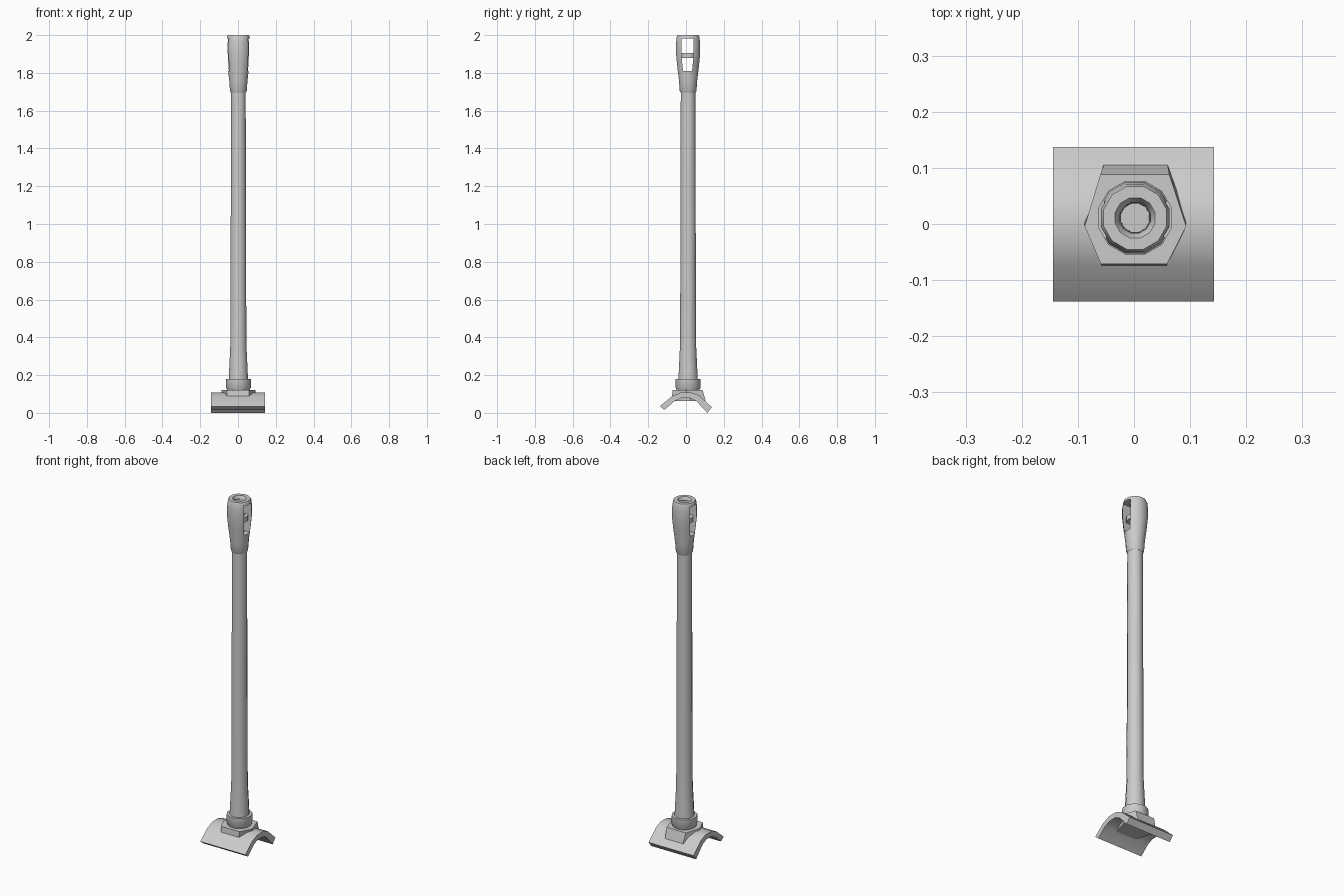
import bpy, bmesh, math
from mathutils import Vector

if "Cube" in bpy.data.objects:
    bpy.data.objects.remove(bpy.data.objects["Cube"])

CX, CY = 0.002, 0.011   # barrel axis
SIDES = 12


def make(name, verts, faces, smooth=True, angle=35):
    me = bpy.data.meshes.new(name)
    me.from_pydata(verts, [], faces)
    bm = bmesh.new()
    bm.from_mesh(me)
    bmesh.ops.recalc_face_normals(bm, faces=bm.faces)
    bm.to_mesh(me)
    bm.free()
    ob = bpy.data.objects.new(name, me)
    bpy.context.collection.objects.link(ob)
    if smooth:
        smooth_shade(ob, angle)
    return ob


def smooth_shade(ob, angle=35):
    bpy.ops.object.select_all(action='DESELECT')
    ob.select_set(True)
    bpy.context.view_layer.objects.active = ob
    bpy.ops.object.shade_smooth_by_angle(angle=math.radians(angle))


def loft(name, rings, closed=False, **kw):
    """Skin equal-length rings; cap the ends, or join last ring to first."""
    n, m = len(rings[0]), len(rings)
    verts = [v for r in rings for v in r]
    faces = []
    for i in range(m if closed else m - 1):
        a, b = i * n, (i + 1) % m * n
        for k in range(n):
            j = (k + 1) % n
            faces.append((a + k, a + j, b + j, b + k))
    if not closed:
        faces += [tuple(range(n)), tuple(range((m - 1) * n, m * n))]
    return make(name, verts, faces, **kw)


def circle(r, z):
    return [(CX + r * math.cos(2 * math.pi * (k + .5) / SIDES),
             CY + r * math.sin(2 * math.pi * (k + .5) / SIDES), z) for k in range(SIDES)]


def lathe(name, profile, closed=False, **kw):
    return loft(name, [circle(r, z) for r, z in profile], closed, **kw)


# Curved mounting saddle, extruded along x
section = [(-0.138, 0.035), (-0.075, 0.088), (-0.03, 0.107), (0.025, 0.109), (0.07, 0.091),
           (0.137, 0.030), (0.113, 0.0), (0.055, 0.062), (0.02, 0.079), (-0.025, 0.078),
           (-0.06, 0.063), (-0.114, 0.016)]
loft("saddle", [[(x, y, z) for y, z in section] for x in (-0.144, 0.143)])

# Tapered hexagonal base, dipping through the saddle
hex_low = [(-0.088, 0.03), (-0.057, -0.077), (0.058, -0.077), (0.091, 0.03), (0.06, 0.105), (-0.054, 0.105)]
hex_top = [(-0.088, -0.004), (-0.059, -0.071), (0.059, -0.071), (0.093, -0.004), (0.063, 0.088), (-0.06, 0.088)]
loft("hex_base", [[(x, y, 0.062) for x, y in hex_low],
                  [(x, y, 0.12) for x, y in hex_top]], smooth=False)

# Collar and barrel
lathe("collar", [(0.061, 0.10), (0.063, 0.125), (0.068, 0.132), (0.068, 0.18)])
lathe("barrel", [(0.053, 0.17), (0.050, 0.24), (0.044, 0.36), (0.043, 0.6), (0.040, 1.71)])

# Muzzle brake: bulged body with a dished, blind bore
muzzle = lathe("muzzle_brake", [
    (0.041, 1.695), (0.046, 1.705), (0.050, 1.76), (0.060, 1.84), (0.066, 1.90), (0.066, 1.96),
    (0.062, 1.99), (0.058, 2.0), (0.037, 2.0), (0.028, 1.985), (0.026, 1.80)])

# Side windows cut through along x
window = [(-0.024, 1.81), (0.024, 1.81), (0.033, 1.90), (0.032, 1.982), (-0.032, 1.982), (-0.033, 1.90)]
cutter = loft("window_cutter", [[(x, CY - 0.003 + y, z) for y, z in window] for x in (-0.12, 0.12)],
              smooth=False)
cutter.hide_render = True
mod = muzzle.modifiers.new("windows", 'BOOLEAN')
mod.operation, mod.object, mod.solver = 'DIFFERENCE', cutter, 'EXACT'
bpy.context.view_layer.objects.active = muzzle
bpy.ops.object.modifier_apply(modifier=mod.name)
bpy.data.objects.remove(cutter)
smooth_shade(muzzle)

# Baffle ring between upper and lower windows
lathe("baffle", [(0.046, 1.878), (0.046, 1.905), (0.027, 1.905), (0.027, 1.878)], closed=True)
